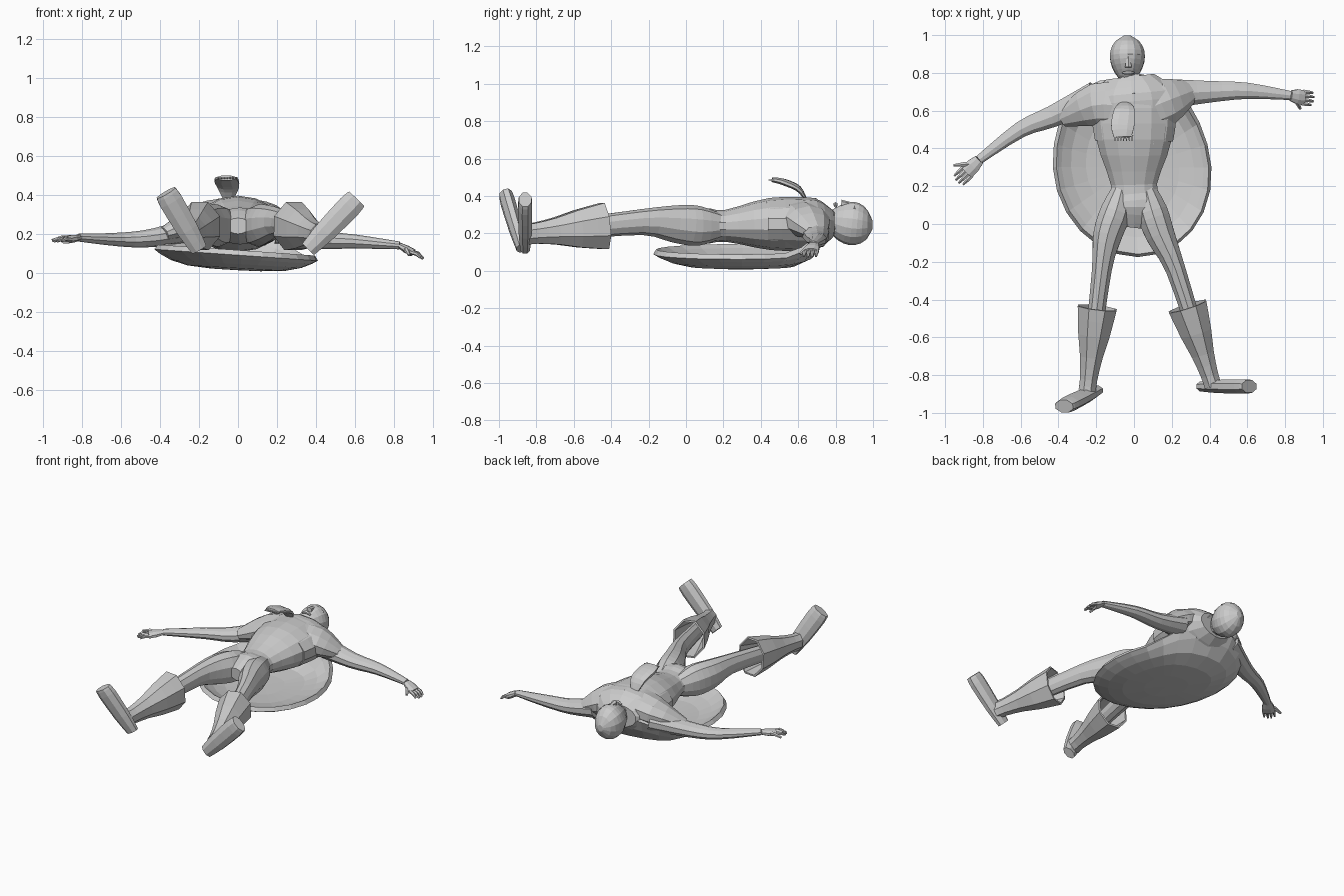
import bpy
import bmesh
from math import sin, cos, pi
from mathutils import Vector

if "Cube" in bpy.data.objects:
    bpy.data.objects.remove(bpy.data.objects["Cube"], do_unlink=True)

# One plain clay colour for the whole figure
clay = bpy.data.materials.new("clay grey")
clay.use_nodes = True
colour = (.6, .6, .6, 1)
clay.diffuse_color = colour
clay.node_tree.nodes["Principled BSDF"].inputs["Base Color"].default_value = colour

UP = Vector((0, 0, 1))
ALONG = Vector((0, 1, 0))


def finish(name, bm):
    mesh = bpy.data.meshes.new(name)
    bm.to_mesh(mesh)
    bm.free()
    mesh.materials.append(clay)
    obj = bpy.data.objects.new(name, mesh)
    bpy.context.scene.collection.objects.link(obj)
    return obj


def thicken(obj, amount):
    shell = obj.modifiers.new("thickness", "SOLIDIFY")
    shell.thickness = amount
    shell.offset = -1


def smooth_path(keys, steps):
    """Curve through the keys, blending position and width together."""
    keys = [Vector(key) for key in keys]
    padded = [keys[0], *keys, keys[-1]]
    path = []
    for a, b, c, d in zip(padded, padded[1:], padded[2:], padded[3:]):
        slope_b, slope_c = (c - a) / 2, (d - b) / 2
        for i in range(steps):
            t = i / steps
            ease = t * t * (3 - 2 * t)
            path.append(b.lerp(c, ease) + slope_b * t * (1 - t) ** 2 - slope_c * t * t * (1 - t))
    return path + [keys[-1]]


def tube(name, keys, flat=1, sides=10, ref=UP, capped=True, steps=3):
    """Loft ellipses along keys of (x, y, z, half width); flat is height over width."""
    bm = bmesh.new()
    path = smooth_path(keys, steps)
    centres = [p.to_3d() for p in path]
    last = len(path) - 1
    rings = []
    for i, centre in enumerate(centres):
        tangent = (centres[min(i + 1, last)] - centres[max(i - 1, 0)]).normalized()
        across = tangent.cross(ref).normalized()
        above = across.cross(tangent) * flat
        angles = [2 * pi * (k + .5) / sides for k in range(sides)]
        rings.append([bm.verts.new(centre + (across * cos(a) + above * sin(a)) * path[i].w)
                      for a in angles])
    for low, high in zip(rings, rings[1:]):
        for k in range(sides):
            n = (k + 1) % sides
            bm.faces.new((low[k], low[n], high[n], high[k]))
    if capped:
        bm.faces.new(rings[0])
        bm.faces.new(rings[-1])
    bmesh.ops.recalc_face_normals(bm, faces=bm.faces)
    return finish(name, bm)


def digit(name, root, tip, width):
    """Slightly bent, tapering finger."""
    bend = root.lerp(tip, .55) + UP * .008
    tube(name, [(*root, width), (*bend, width * .9), (*tip, width / 2)], sides=6, steps=1)


def arm(side, keys, tip, thumb_tip):
    """Arm ending in a palm, four spread fingers and a thumb."""
    tube(side + "_arm", keys, flat=.8)
    wrist, tip = Vector(keys[-1][:3]), Vector(tip)
    reach = tip - wrist
    across = reach.cross(UP).normalized()
    knuckle = wrist + reach * .55
    tube(side + "_palm", [(*wrist, .03), (*wrist.lerp(knuckle, .5), .042), (*knuckle, .042)],
         flat=.5, sides=8, steps=1)
    for i in range(4):
        place = i - 1.5
        digit(f"{side}_finger_{i}", knuckle + across * place * .021 - reach * .05,
              tip + across * place * .022 - reach * .07 * abs(place), .012)
    digit(side + "_thumb", wrist + reach * .15, Vector(thumb_tip), .015)


def leg(side, sign, knee, ankle, toe):
    """Leg in an open cuffed boot, with the foot turned upward."""
    knee, ankle, toe = Vector(knee), Vector(ankle), Vector(toe)
    tube(side + "_leg", [(sign * .06, .2, .24, .05), (sign * .095, .07, .24, .085),
                         (sign * .14, -.06, .25, .08), (*knee, .055),
                         (*knee.lerp(ankle, .65), .045)], flat=1.25)
    boot = [(*knee.lerp(ankle, t), width)
            for t, width in ((.35, .112), (.6, .09), (.8, .065), (1, .05), (1.1, .05))]
    thicken(tube(side + "_boot", boot, flat=1.2, sides=8, capped=False, steps=2), .012)
    heel = ankle - Vector((sign * .04, .06, .08))
    foot = [(*heel.lerp(toe, t), width)
            for t, width in ((0, .045), (.35, .06), (.85, .066), (1, .058))]
    tube(side + "_foot", foot, flat=.62, sides=8, ref=ALONG, steps=2)


def fringe(name, start, end, count, direction):
    """Row of small pointed tassels."""
    start, end, direction = Vector(start), Vector(end), Vector(direction)
    for i in range(count):
        p = start.lerp(end, i / (count - 1))
        tube(f"{name}_{i}", [(*p, .009), (*(p + direction), .003)], sides=4, steps=1)


# Torso with pelvis, waist and chest
tube("torso", [(0, -.02, .24, .06), (.01, .09, .24, .14), (0, .21, .24, .125), (0, .45, .25, .205),
               (0, .68, .25, .2), (0, .77, .25, .1)], flat=.68, sides=14)

# Chest wrap, shoulder mantle and collar
tube("chest_wrap", [(0, .44, .25, .212), (0, .56, .25, .23), (-.01, .69, .25, .23),
                    (-.02, .78, .25, .13)], flat=.6, sides=14)
tube("left_mantle", [(.05, .6, .29, .13), (.17, .65, .26, .13), (.3, .7, .2, .06)], flat=.7)
tube("right_mantle", [(-.05, .62, .3, .12), (-.2, .63, .27, .12), (-.38, .56, .2, .05)], flat=.7)
tube("collar", [(0, .66, .3, .12), (-.02, .77, .26, .08)], flat=.8)

# Raised fringed flap on the chest
tube("chest_flap", [(-.05, .64, .38, .03), (-.05, .6, .44, .06), (-.06, .52, .475, .066),
                    (-.06, .46, .487, .05)], flat=.28, sides=8)
fringe("flap_fringe", (-.1, .47, .485), (-.01, .47, .485), 7, (0, -.03, 0))
fringe("chest_fringe", (0, .45, .37), (.1, .45, .36), 8, (0, -.03, 0))

# Neck and hooded head, face turned up
tube("neck", [(-.02, .68, .25, .06), (-.03, .82, .24, .055)])
profile = []
for i in range(10):
    t = .04 + i * .95 / 9
    profile.append((-.035, .74 + .26 * t, .245 + .04 * (1 - t) ** 2,
                    .095 * sin(pi * t ** 1.25) ** .5))
tube("head", profile, flat=1.22, sides=14, steps=1)
for name, y, reach in (("hood_brow", .9, .06), ("mouth", .8, .03)):
    low = .355 - reach * .4
    tube(name, [(-.03 - reach, y, low, .006), (-.03, y, .355, .012), (-.03 + reach, y, low, .006)],
         sides=6)
tube("nose", [(-.03, .89, .355, .01), (-.03, .83, .36, .02)], sides=6)

# Arms and hands
arm("left", [(.2, .69, .21, .08), (.4, .7, .17, .06), (.6, .705, .16, .045), (.83, .68, .14, .025)],
    (.955, .66, .07), (.88, .61, .09))
arm("right", [(-.2, .68, .23, .08), (-.43, .57, .18, .06), (-.6, .5, .17, .045),
              (-.82, .34, .18, .025)], (-.94, .22, .16), (-.955, .31, .165))

# Legs, boots and feet
leg("left", 1, (.22, -.24, .26), (.4, -.8, .2), (.61, -.86, .38))
leg("right", -1, (-.17, -.24, .26), (-.24, -.82, .2), (-.37, -.965, .41))

# Cape spread beneath the body as a shallow tilted bowl, rising behind the shoulders
bm = bmesh.new()
count = 24
rings = []
for f in (.3, .6, .8, .93, 1):
    ring = []
    for k in range(count):
        a = 2 * pi * k / count
        broad = .42 + .15 * max(0, sin(a)) ** 4
        x = f * (broad * cos(a) - .03 * sin(a)) - .01
        y = f * .475 * sin(a) + .3
        floor = .013 - .055 * x
        rim = .09 - .07 * x + 2 * max(0, y - .5) ** 2
        ring.append(bm.verts.new((x, y, floor + (rim - floor) * f ** 4)))
    rings.append(ring)
hub = bm.verts.new((-.01, .3, .013))
for k in range(count):
    n = (k + 1) % count
    bm.faces.new((hub, rings[0][n], rings[0][k]))
    for inner, outer in zip(rings, rings[1:]):
        bm.faces.new((inner[k], inner[n], outer[n], outer[k]))
thicken(finish("cape", bm), .03)
